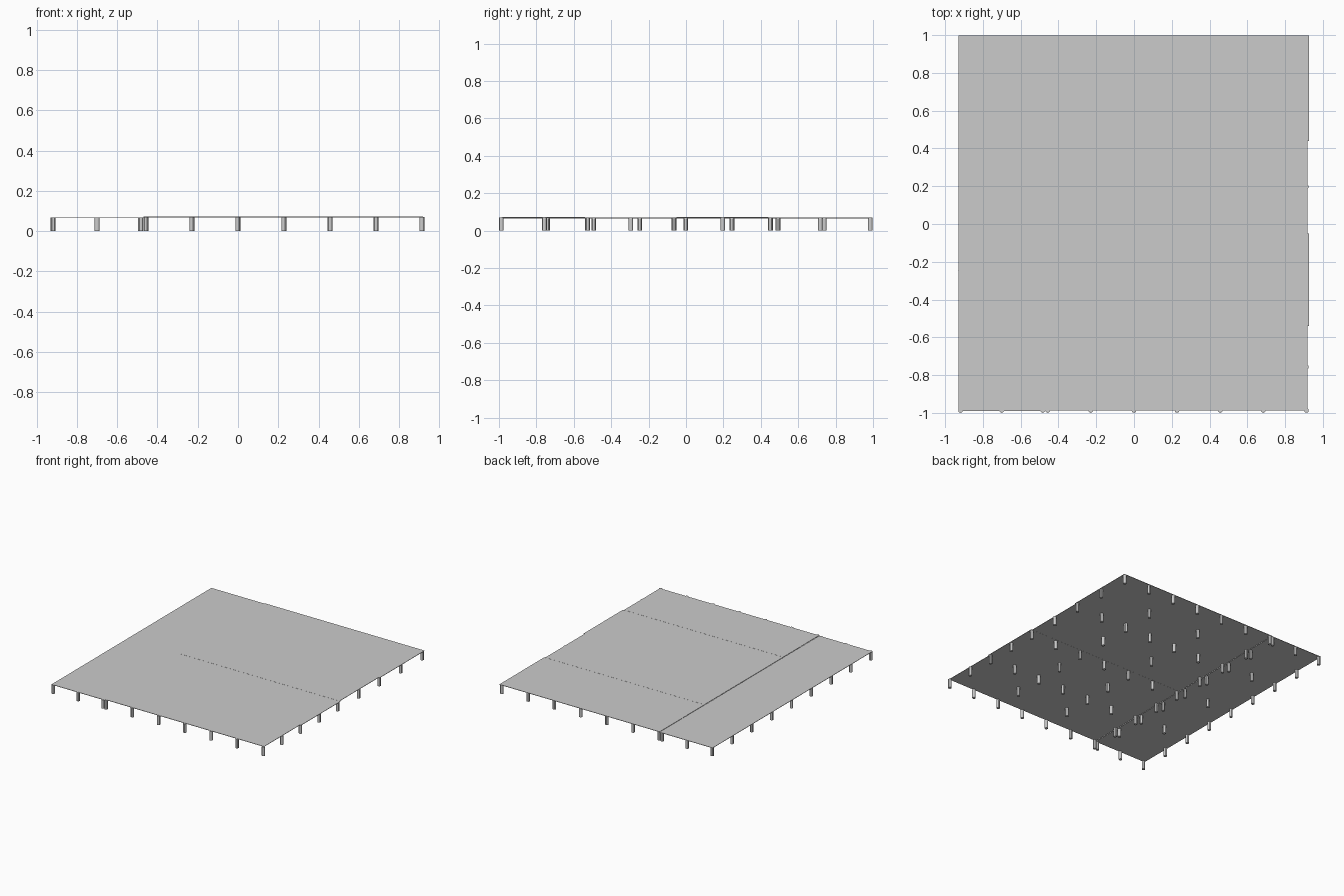
import bpy, bmesh
from mathutils import Matrix

if "Cube" in bpy.data.objects:
    bpy.data.objects.remove(bpy.data.objects["Cube"])

THICK = 0.003


def deck(name, x0, x1, y0, y1, top):
    bm = bmesh.new()
    bmesh.ops.create_cube(bm, size=1)
    bmesh.ops.scale(bm, vec=(x1 - x0, y1 - y0, THICK), verts=bm.verts)
    bmesh.ops.translate(bm, vec=((x0 + x1) / 2, (y0 + y1) / 2, top - THICK / 2), verts=bm.verts)
    return finish(bm, name)


def finish(bm, name):
    me = bpy.data.meshes.new(name)
    bm.to_mesh(me)
    bm.free()
    ob = bpy.data.objects.new(name, me)
    bpy.context.collection.objects.link(ob)
    return ob


def legs(name, xs, ys, height):
    # legs at panel corners and edge midpoints; panel centres stay empty
    bm = bmesh.new()
    for i, x in enumerate(xs):
        for j, y in enumerate(ys):
            if i % 2 and j % 2:
                continue
            bmesh.ops.create_cone(bm, cap_ends=True, segments=12, radius1=0.0125,
                                  radius2=0.0125, depth=height,
                                  matrix=Matrix.Translation((x, y, height / 2)))
    ob = finish(bm, name)
    bpy.ops.object.select_all(action='DESELECT')
    bpy.context.view_layer.objects.active = ob
    ob.select_set(True)
    bpy.ops.object.shade_smooth_by_angle()
    return ob


# main platform: four deck rows, alternating slightly in height and width
rows = [-0.987, -0.54, -0.05, 0.44, 0.997]
for k in range(4):
    odd = k % 2
    deck(f"main_deck_{k + 1}", -0.468, 0.927 if odd else 0.918,
         rows[k], rows[k + 1], 0.0712 if odd else 0.0718)

# lower side strip
deck("side_deck", -0.93, -0.468, -0.99, 0.997, 0.068)

# supporting legs
legs("main_legs", [-0.457 + 0.2283 * i for i in range(7)],
     [-0.987, -0.757, -0.527, -0.295, -0.064, 0.197, 0.452, 0.718, 0.985], 0.0705)
legs("side_legs", [-0.918, -0.70, -0.483],
     [-0.987 + 0.2465 * i for i in range(9)], 0.067)
